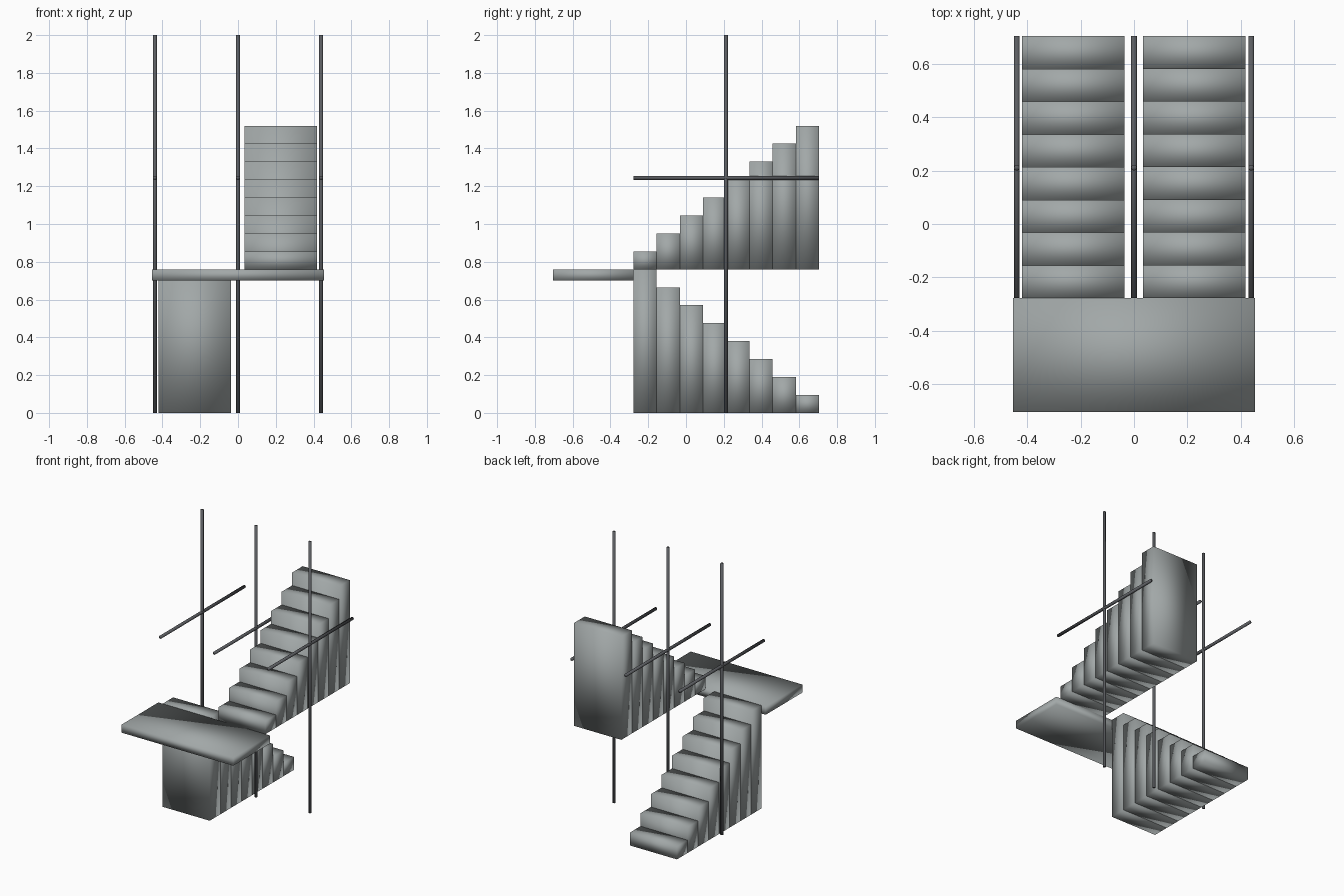
import bpy
from math import radians

cube = bpy.data.objects.get("Cube")
if cube:
    bpy.data.objects.remove(cube, do_unlink=True)


def material(name, rgb):
    m = bpy.data.materials.new(name)
    m.use_nodes = True
    color = (*rgb, 1)
    m.diffuse_color = color
    m.node_tree.nodes["Principled BSDF"].inputs["Base Color"].default_value = color
    return m


concrete = material("concrete grey", (0.36, 0.39, 0.39))
steel = material("dark steel", (0.105, 0.11, 0.12))


def finish(name, mat):
    ob = bpy.context.object
    ob.name = name
    ob.data.materials.append(mat)
    bpy.ops.object.shade_smooth()
    return ob


def block(name, low, high):
    """Soft-shaded box between two opposite corners."""
    bpy.ops.mesh.primitive_cube_add(size=1, location=[(a + b) / 2 for a, b in zip(low, high)])
    bpy.context.object.scale = [b - a for a, b in zip(low, high)]
    bpy.ops.object.transform_apply(location=False, rotation=False, scale=True)
    return finish(name, concrete)


def rod(name, location, length, tilt=0):
    bpy.ops.mesh.primitive_cylinder_add(vertices=8, radius=0.011, depth=length,
                                        location=location, rotation=(tilt, 0, 0))
    return finish(name, steel)


STEPS, RISE = 8, 0.095
FRONT, BACK = -0.278, 0.705
TREAD = (BACK - FRONT) / STEPS
LANDING = STEPS * RISE

# Landing slab
block("landing", (-0.455, -0.705, 0.70), (0.455, FRONT, LANDING))

# Two flights: the lower climbs to the front, the upper climbs to the back
for i in range(STEPS):
    y0, y1 = FRONT + i * TREAD, FRONT + (i + 1) * TREAD
    block(f"lower_step_{STEPS - i}", (-0.42, y0, 0), (-0.036, y1, (STEPS - i) * RISE))
    block(f"upper_step_{i + 1}", (0.034, y0, LANDING), (0.418, y1, LANDING + (i + 1) * RISE))

# Posts with a horizontal rail through each
for side, x in (("right", -0.44), ("middle", 0), ("left", 0.44)):
    rod(f"{side}_post", (x, 0.211, 1), 2)
    rod(f"{side}_rail", (x, (FRONT + BACK) / 2, 1.244), BACK - FRONT, radians(90))
